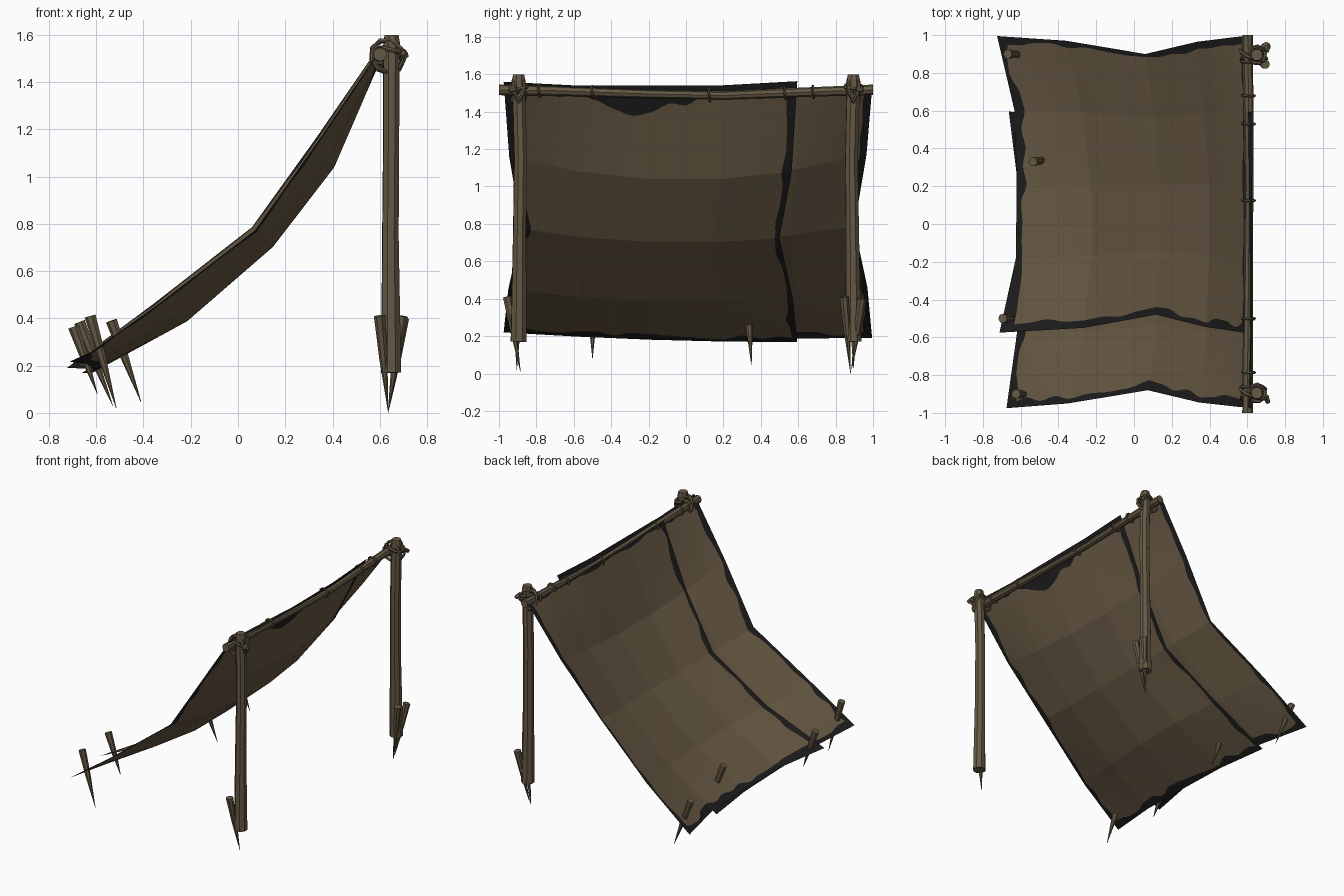
import bpy, bmesh, math, random
from mathutils import Vector

if "Cube" in bpy.data.objects:
    bpy.data.objects.remove(bpy.data.objects["Cube"])

random.seed(11)


def material(name, rgb):
    m = bpy.data.materials.new(name)
    m.diffuse_color = (*rgb, 1)
    m.use_nodes = True
    m.node_tree.nodes["Principled BSDF"].inputs["Base Color"].default_value = m.diffuse_color
    return m


CLOTH = material("brown_canvas", (0.138, 0.100, 0.058))
DARK = material("dark_frayed_edge", (0.012, 0.012, 0.0125))
WOOD = material("weathered_wood", (0.130, 0.100, 0.058))
ROPE = material("rope", (0.115, 0.088, 0.055))


def finish(bm, name, mats):
    me = bpy.data.meshes.new(name)
    bm.to_mesh(me)
    bm.free()
    for m in mats:
        me.materials.append(m)
    ob = bpy.data.objects.new(name, me)
    bpy.context.collection.objects.link(ob)
    return ob


def tube(name, pts, radii, sides, mat, closed=False):
    """Skin a path with rings of the given radii."""
    pts = [Vector(p) for p in pts]
    n = len(pts)
    bm = bmesh.new()
    rings = []
    for i, p in enumerate(pts):
        a = pts[(i - 1) % n] if closed else pts[max(i - 1, 0)]
        b = pts[(i + 1) % n] if closed else pts[min(i + 1, n - 1)]
        t = (b - a).normalized()
        ref = Vector((0.31, 0.9, 0.3)) if abs(t.y) < 0.8 else Vector((1, 0, 0))
        if closed:  # planar loop: use the loop normal
            ref = (pts[0] - pts[n // 2]).cross(pts[n // 4] - pts[n // 2])
        s = t.cross(ref).normalized()
        q = t.cross(s)
        r = radii[i] if isinstance(radii, (list, tuple)) else radii
        rings.append([bm.verts.new(p + r * (math.cos(k * math.tau / sides) * s
                                            + math.sin(k * math.tau / sides) * q))
                      for k in range(sides)])
    for i in range(n if closed else n - 1):
        A, B = rings[i], rings[(i + 1) % n]
        for k in range(sides):
            j = (k + 1) % sides
            bm.faces.new((A[k], A[j], B[j], B[k]))
    if not closed:
        bm.faces.new(rings[0])
        bm.faces.new(rings[-1])
    bmesh.ops.recalc_face_normals(bm, faces=bm.faces)
    return finish(bm, name, [mat])


def loop(name, center, normal, radius, thick, count=9):
    """Rope ring around an axis."""
    c, nrm = Vector(center), Vector(normal).normalized()
    u = nrm.cross(Vector((0.2, 0.1, 1))).normalized()
    v = nrm.cross(u)
    pts = [c + radius * (math.cos(a) * u + math.sin(a) * v)
           for a in (i * math.tau / count for i in range(count))]
    tube(name, pts, thick, 5, ROPE, closed=True)


# Canvas: rows from bottom to top as (x, z) when taut and when sagging, half width
TAUT = [(-0.63, 0.20), (-0.35, 0.45), (0.06, 0.785), (0.345, 1.16), (0.605, 1.53)]
SAG = [(-0.61, 0.18), (-0.21, 0.385), (0.15, 0.70), (0.41, 1.035), (0.612, 1.535)]
HALF = [0.785, 0.76, 0.69, 0.755, 0.785]
N = 48


def frayed(base, bump=0.0, at=0.5):
    """Ragged band width along one edge."""
    knots = [base * random.uniform(0.45, 1.4) for _ in range(N // 3 + 2)]
    out = []
    for i in range(N + 1):
        k, f = divmod(i, 3)
        f = (1 - math.cos(math.pi * f / 3)) / 2
        out.append(knots[k] * (1 - f) + knots[k + 1] * f
                   + bump * math.exp(-((i / N - at) / 0.16) ** 2))
    return out


def warp(s, lo, hi):
    """Move the grid lines next to an edge onto the frayed band."""
    e = 1 / N
    if s < 0.25:
        return s / e * lo if s <= e else lo + (s - e) / (0.25 - e) * (0.25 - lo)
    if s > 0.75:
        return 1 - warp(1 - s, hi, lo)
    return s


def canvas(name, cy, corner, lift, top_shift, top_band, top_bump):
    ctrl = []
    for r in range(5):
        row = []
        for c in range(5):
            t = c / 2 - 1
            y = cy + t * HALF[r]
            w = max(0, 1 - (y / 0.95) ** 2)
            x = TAUT[r][0] * (1 - w) + SAG[r][0] * w
            z = TAUT[r][1] * (1 - w) + SAG[r][1] * w
            if r == 0:
                x -= corner * t ** 4
                z -= 0.02 * t
            if r == 4:
                x += top_shift[0]
                z += top_shift[1] + 0.025 * t ** 4
            row.append(Vector((x - lift * 0.7, y, z + lift * 0.7)))
        ctrl.append(row)

    def point(u, v):
        c, r = min(int(u * 4), 3), min(int(v * 4), 3)
        fu, fv = u * 4 - c, v * 4 - r
        low = ctrl[r][c].lerp(ctrl[r][c + 1], fu)
        return low.lerp(ctrl[r + 1][c].lerp(ctrl[r + 1][c + 1], fu), fv)

    left, right, bottom = frayed(0.028), frayed(0.026), frayed(0.028)
    top = frayed(top_band, top_bump, 0.45)
    bm = bmesh.new()
    g = [[bm.verts.new(point(warp(i / N, left[j], right[j]),
                             warp(j / N, bottom[i], top[i])))
          for i in range(N + 1)] for j in range(N + 1)]
    for j in range(N):
        for i in range(N):
            f = bm.faces.new((g[j][i], g[j + 1][i], g[j + 1][i + 1], g[j][i + 1]))
            f.material_index = int(i in (0, N - 1) or j in (0, N - 1))
    bmesh.ops.reverse_faces(bm, faces=bm.faces)
    finish(bm, name, [CLOTH, DARK])


canvas("upper_canvas", 0.21, 0.085, 0.014, (-0.016, -0.04), 0.012, 0.0)
canvas("lower_canvas", -0.19, 0.045, 0.0, (0.012, 0.005), 0.03, 0.045)

# Posts
for name, s in (("front_post", -1), ("back_post", 1)):
    tube(name, [(0.648, s * 0.895, 0.17), (0.645, s * 0.89, 0.75), (0.648, s * 0.885, 1.15),
                (0.65, s * 0.895, 1.57), (0.65, s * 0.895, 1.6)],
         [0.045, 0.037, 0.036, 0.037, 0.031], 8, WOOD)

# Ridge bar with a slight sag
tube("ridge_bar", [(0.602, -1, 1.517), (0.602, -0.7, 1.512), (0.607, -0.2, 1.495),
                   (0.61, 0.2, 1.487), (0.607, 0.6, 1.503), (0.602, 1, 1.517)],
     [0.029, 0.027, 0.023, 0.022, 0.025, 0.028], 8, WOOD)

# Lashings where bar meets post, with a knot and a loose end
for tag, s in (("front", -1), ("back", 1)):
    c = (0.632, s * 0.895, 1.508)
    loop(tag + "_lashing_a", c, (0.35, 1, 0.3), 0.074, 0.010)
    loop(tag + "_lashing_b", c, (-0.4, 1, -0.3), 0.070, 0.010)
    loop(tag + "_post_wrap", (0.65, s * 0.895, 1.535), (0.25, 0, 1), 0.046, 0.010)
    loop(tag + "_bar_wrap", (0.602, s * 0.86, 1.513), (0, 1, 0.1), 0.034, 0.008)
    tube(tag + "_knot", [(0.68, s * 0.895, 1.5), (0.7, s * 0.92, 1.525), (0.71, s * 0.945, 1.51)],
         [0.012, 0.019, 0.013], 6, ROPE)

# Small ties holding the canvas to the bar
for i, (y, z) in enumerate([(-0.785, 1.513), (-0.5, 1.505), (0.125, 1.49),
                            (0.53, 1.5), (0.68, 1.506)]):
    loop(f"canvas_tie_{i + 1}", (0.606, y, z), (0.05, 1, 0.08), 0.034, 0.007)

# Stakes: head, tip
STAKES = [((-0.67, 0.9, 0.385), (-0.53, 0.895, 0.03)),
          ((-0.535, 0.33, 0.39), (-0.41, 0.35, 0.045)),
          ((-0.695, -0.5, 0.365), (-0.595, -0.5, 0.08)),
          ((-0.625, -0.9, 0.41), (-0.515, -0.905, 0.02)),
          ((0.6, -0.955, 0.41), (0.635, -0.885, 0.01)),
          ((0.7, 0.94, 0.40), (0.64, 0.885, 0.02)),
          ((0.695, 0.845, 0.41), (0.635, 0.88, 0.0))]
for i, (h, t) in enumerate(STAKES):
    h, t = Vector(h), Vector(t)
    tube(f"stake_{i + 1}", [h, h.lerp(t, 0.45), t], [0.025, 0.018, 0.001], 7, WOOD)
